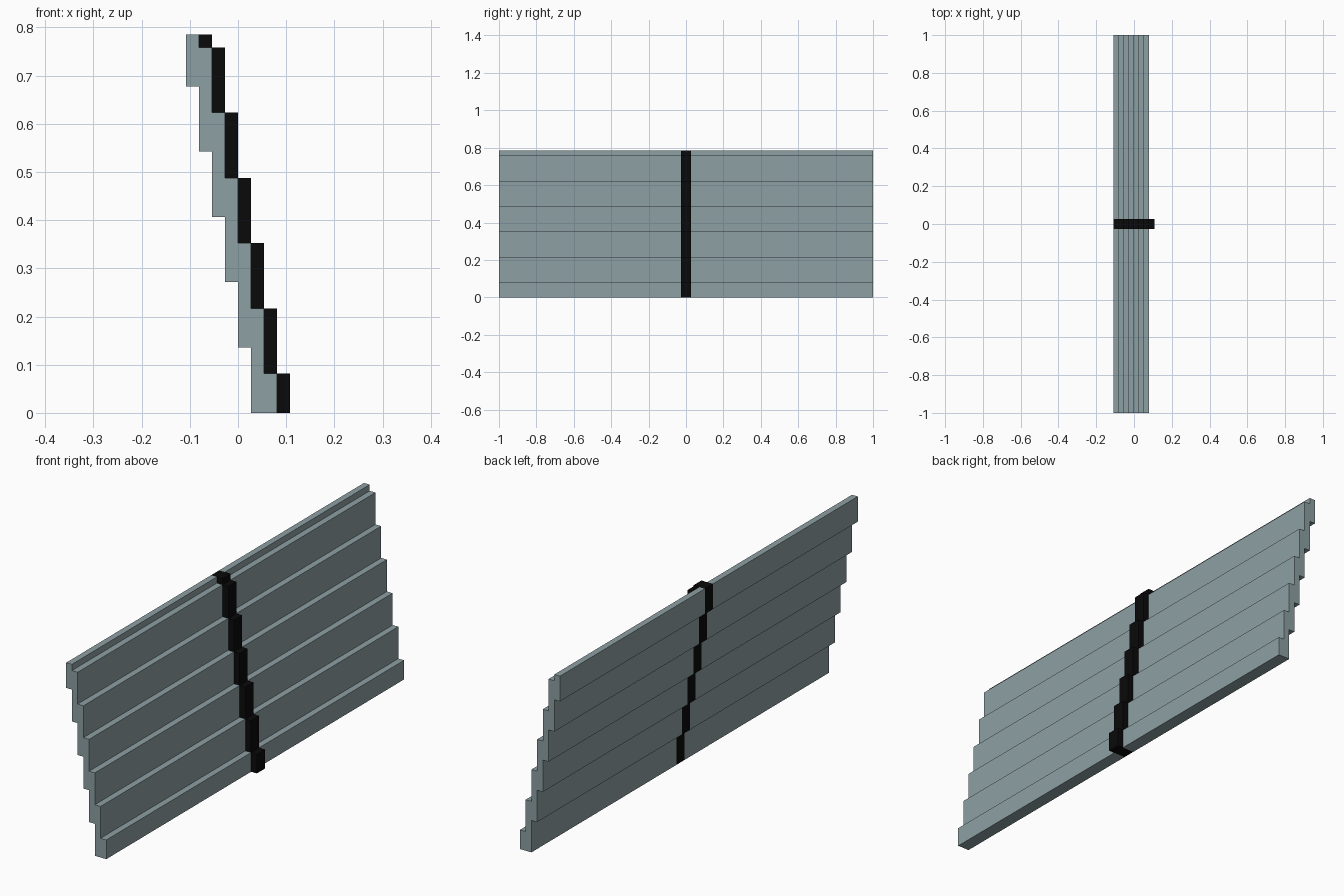
import bpy
import bmesh

if "Cube" in bpy.data.objects:
    bpy.data.objects.remove(bpy.data.objects["Cube"])

STEP = 0.0269      # sideways shift of each plank
RISE = 0.1354      # height of each plank
TOP = 0.785
FRONT_Z = [0.0815 + RISE * i for i in range(6)]   # ledges on the +x side
BACK_Z = [0.1360 + RISE * i for i in range(5)]    # overhangs on the -x side


def stepped_side(x, levels):
    """Staircase edge from the ground to the top, stepping towards -x."""
    pts = [(x, 0.0)]
    for z in levels:
        pts += [(x, z), (x - STEP, z)]
        x -= STEP
    return pts + [(x, TOP)]


def stepped_panel(name, extra, y0, y1, mat):
    """Extrude the stepped outline along y."""
    outline = stepped_side(3 * STEP + extra, FRONT_Z)
    outline += reversed(stepped_side(STEP, BACK_Z))
    bm = bmesh.new()
    face = bm.faces.new([bm.verts.new((x, y0, z)) for x, z in outline])
    ext = bmesh.ops.extrude_face_region(bm, geom=[face])
    moved = [v for v in ext["geom"] if isinstance(v, bmesh.types.BMVert)]
    bmesh.ops.translate(bm, verts=moved, vec=(0, y1 - y0, 0))
    bmesh.ops.recalc_face_normals(bm, faces=bm.faces)
    mesh = bpy.data.meshes.new(name)
    bm.to_mesh(mesh)
    bm.free()
    mesh.materials.append(mat)
    obj = bpy.data.objects.new(name, mesh)
    bpy.context.collection.objects.link(obj)
    return obj


def material(name, colour):
    mat = bpy.data.materials.new(name)
    mat.diffuse_color = (*colour, 1.0)
    mat.use_nodes = True
    mat.node_tree.nodes["Principled BSDF"].inputs["Base Color"].default_value = mat.diffuse_color
    return mat


grey = material("blue grey", (0.27, 0.35, 0.37))
black = material("black", (0.003, 0.003, 0.003))

# Two plank panels, joined by a thicker black strip in the middle
HALF = 0.027
stepped_panel("near_panel", 0, -1.0, -HALF, grey)
stepped_panel("far_panel", 0, HALF, 1.0, grey)
stepped_panel("joint_strip", STEP, -HALF, HALF, black)
